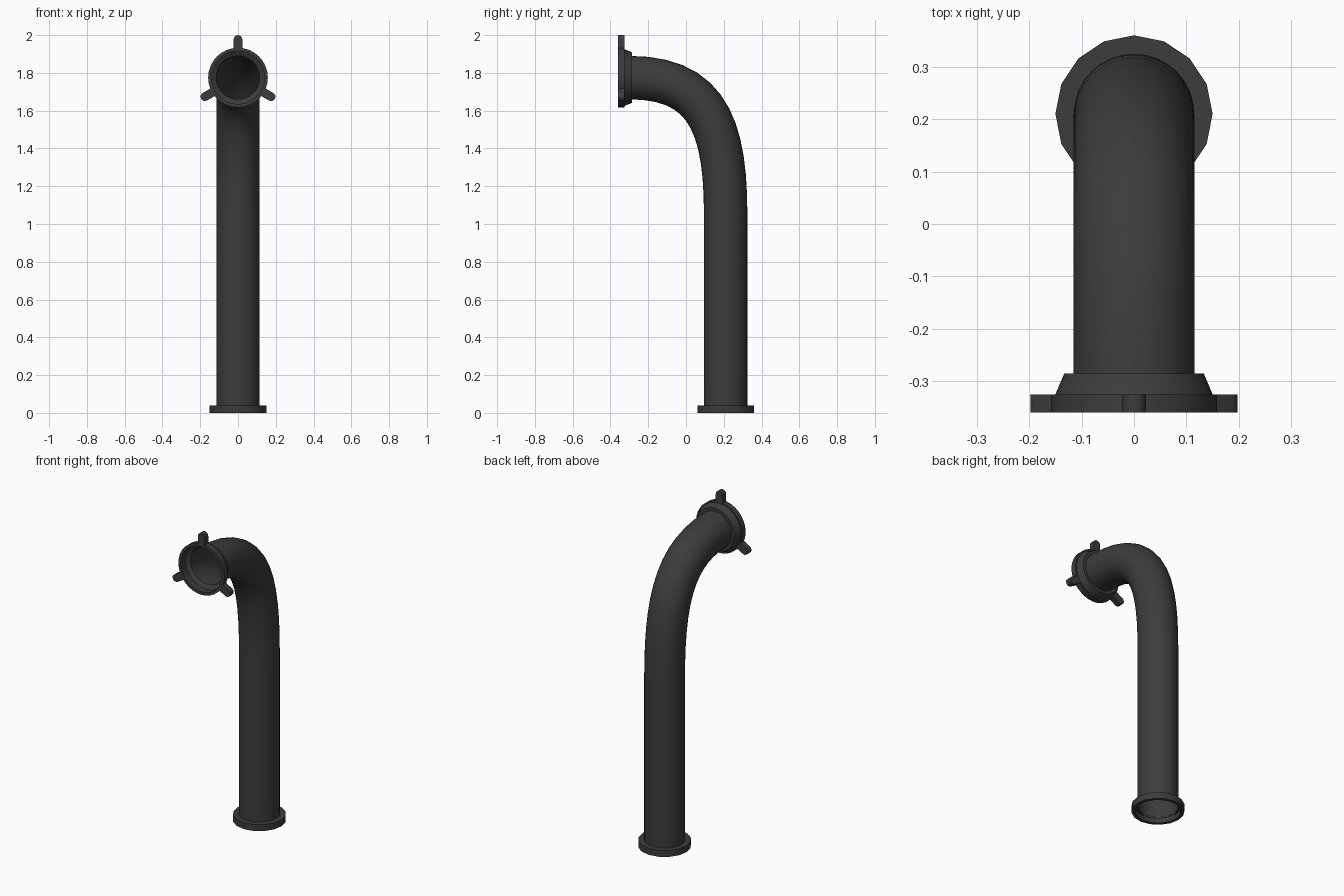
import bpy, bmesh
from math import sin, cos, pi, radians
from mathutils import Vector, Matrix
from mathutils.geometry import interpolate_bezier

if "Cube" in bpy.data.objects:
    bpy.data.objects.remove(bpy.data.objects["Cube"])

R, PIPE_Y, MOUTH_Z = 0.115, 0.21, 1.775
dark = bpy.data.materials.new("dark_metal")
dark.diffuse_color = (0.045, 0.045, 0.045, 1)
dark.use_nodes = True
dark.node_tree.nodes["Principled BSDF"].inputs["Base Color"].default_value = dark.diffuse_color


def finish(name, bm):
    bmesh.ops.recalc_face_normals(bm, faces=bm.faces)
    me = bpy.data.meshes.new(name)
    bm.to_mesh(me)
    bm.free()
    me.materials.append(dark)
    ob = bpy.data.objects.new(name, me)
    bpy.context.collection.objects.link(ob)
    bpy.ops.object.select_all(action='DESELECT')
    ob.select_set(True)
    bpy.context.view_layer.objects.active = ob
    bpy.ops.object.shade_smooth_by_angle(angle=radians(30))
    return ob


def skin(bm, rings, closed=False):
    """Bridge successive rings of points with quads."""
    rows = [[bm.verts.new(p) for p in r] for r in rings]
    pairs = list(zip(rows, rows[1:])) + ([(rows[-1], rows[0])] if closed else [])
    n = len(rows[0])
    for a, b in pairs:
        for i in range(n):
            j = (i + 1) % n
            bm.faces.new((a[i], a[j], b[j], b[i]))


def lathe(name, profile, sides, matrix):
    bm = bmesh.new()
    rings = [[matrix @ Vector((r * sin(2 * pi * i / sides), r * cos(2 * pi * i / sides), h))
              for i in range(sides)] for r, h in profile]
    skin(bm, rings, closed=True)
    return finish(name, bm)


# Bent pipe: straight riser, then a bezier elbow to the mouth, open at both ends
path = [Vector((0, PIPE_Y, 0.02))] + list(interpolate_bezier(
    Vector((0, PIPE_Y, 1.05)), Vector((0, PIPE_Y, 1.52)),
    Vector((0, 0.113, MOUTH_Z)), Vector((0, -0.30, MOUTH_Z)), 14))
rings = []
for k, p in enumerate(path):
    if k < 2:
        t = Vector((0, 0, 1))
    elif k == len(path) - 1:
        t = Vector((0, -1, 0))
    else:
        t = (path[k + 1] - path[k - 1]).normalized()
        t = ((path[k + 1] - p).normalized() + (p - path[k - 1]).normalized()).normalized()
    n = Vector((0, t.z, -t.y))
    rings.append([p + R * (cos(2 * pi * i / 32) * Vector((1, 0, 0)) + sin(2 * pi * i / 32) * n)
                  for i in range(32)])
bm = bmesh.new()
skin(bm, rings)
finish("bent_pipe", bm)

# Base flange with recessed underside
lathe("base_flange", [(R, 0.04), (0.15, 0.04), (0.15, 0), (0.13, 0), (0.13, 0.03), (R, 0.03)],
      16, Matrix.Translation((0, PIPE_Y, 0)))

# Mouth coupling: the axis points to the front, height measured from the front rim
mouth = Matrix.Translation((0, -0.36, MOUTH_Z)) @ Matrix.Rotation(-pi / 2, 4, 'X')
lathe("mouth_collar", [(0.14, 0), (0.158, 0), (0.158, 0.035), (0.15, 0.035), (0.133, 0.075),
                       (R, 0.075), (R, 0.06), (0.14, 0.045)], 32, mouth)

# Three round-ended locking lugs
for k in range(3):
    w = 0.023
    outline = [(-w, 0.145)] + [(-w * cos(pi * i / 8), 0.202 + w * sin(pi * i / 8))
                               for i in range(9)] + [(w, 0.145)]
    turn = Matrix.Translation((0, 0, MOUTH_Z)) @ Matrix.Rotation(k * 2 * pi / 3, 4, 'Y')
    bm = bmesh.new()
    f = bm.faces.new([bm.verts.new(turn @ Vector((x, -0.36, z))) for x, z in outline])
    ext = bmesh.ops.extrude_face_region(bm, geom=[f], use_keep_orig=True)
    bmesh.ops.translate(bm, vec=(0, 0.035, 0),
                        verts=[v for v in ext["geom"] if isinstance(v, bmesh.types.BMVert)])
    finish(f"locking_lug_{k + 1}", bm)
